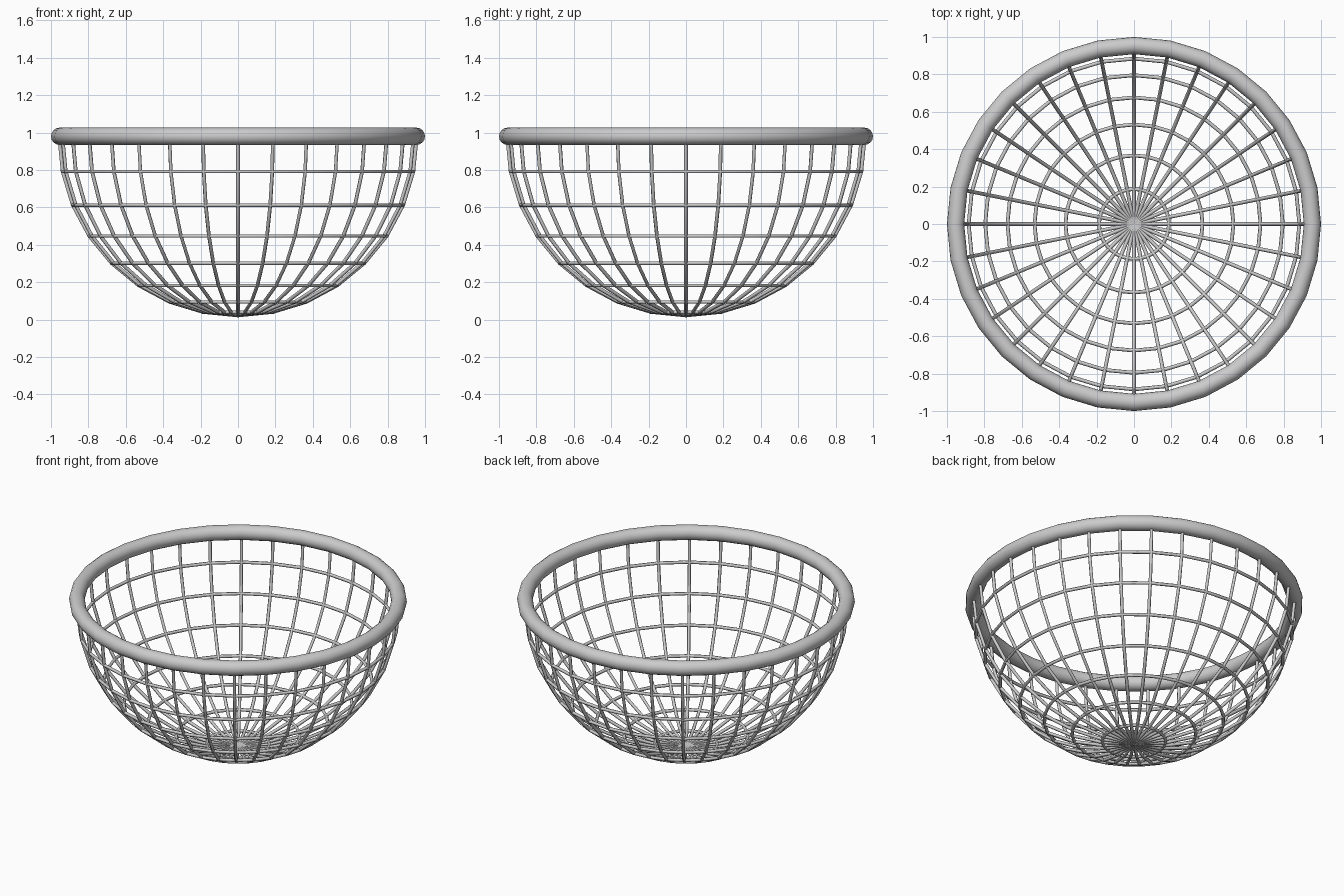
import bpy
from math import sin, cos, pi

if "Cube" in bpy.data.objects:
    bpy.data.objects.remove(bpy.data.objects["Cube"])

R, CZ, WIRE, SEG = 0.957, 0.978, 0.01, 32


def wire(name, paths, cyclic):
    # polyline curve with a round bevel, turned into a mesh
    cu = bpy.data.curves.new(name, 'CURVE')
    cu.dimensions = '3D'
    cu.bevel_depth = WIRE
    cu.bevel_resolution = 1
    cu.use_fill_caps = True
    for pts in paths:
        sp = cu.splines.new('POLY')
        sp.points.add(len(pts) - 1)
        for p, co in zip(sp.points, pts):
            p.co = (*co, 1)
        sp.use_cyclic_u = cyclic
    ob = bpy.data.objects.new(name, cu)
    bpy.context.collection.objects.link(ob)
    bpy.ops.object.select_all(action='DESELECT')
    ob.select_set(True)
    bpy.context.view_layer.objects.active = ob
    bpy.ops.object.convert(target='MESH')
    return bpy.context.object


def on_bowl(ring, seg):
    # point on the lower hemisphere: ring 0 is the bottom, ring 8 the rim
    a, t = ring * pi / 16, seg * 2 * pi / SEG
    return (R * sin(a) * cos(t), R * sin(a) * sin(t), CZ - R * cos(a))


# Upright wires from the bottom to the rim
wire("upright_wires", [[on_bowl(r, s) for r in range(9)] for s in range(SEG)], False)

# Horizontal hoops
wire("hoop_wires", [[on_bowl(r, s) for s in range(SEG)] for r in range(1, 8)], True)

# Thick round rim
bpy.ops.mesh.primitive_torus_add(major_segments=SEG, minor_segments=16,
                                 major_radius=0.954, minor_radius=0.046,
                                 location=(0, 0, 0.98))
bpy.context.object.name = "rim"
bpy.ops.object.shade_smooth()
